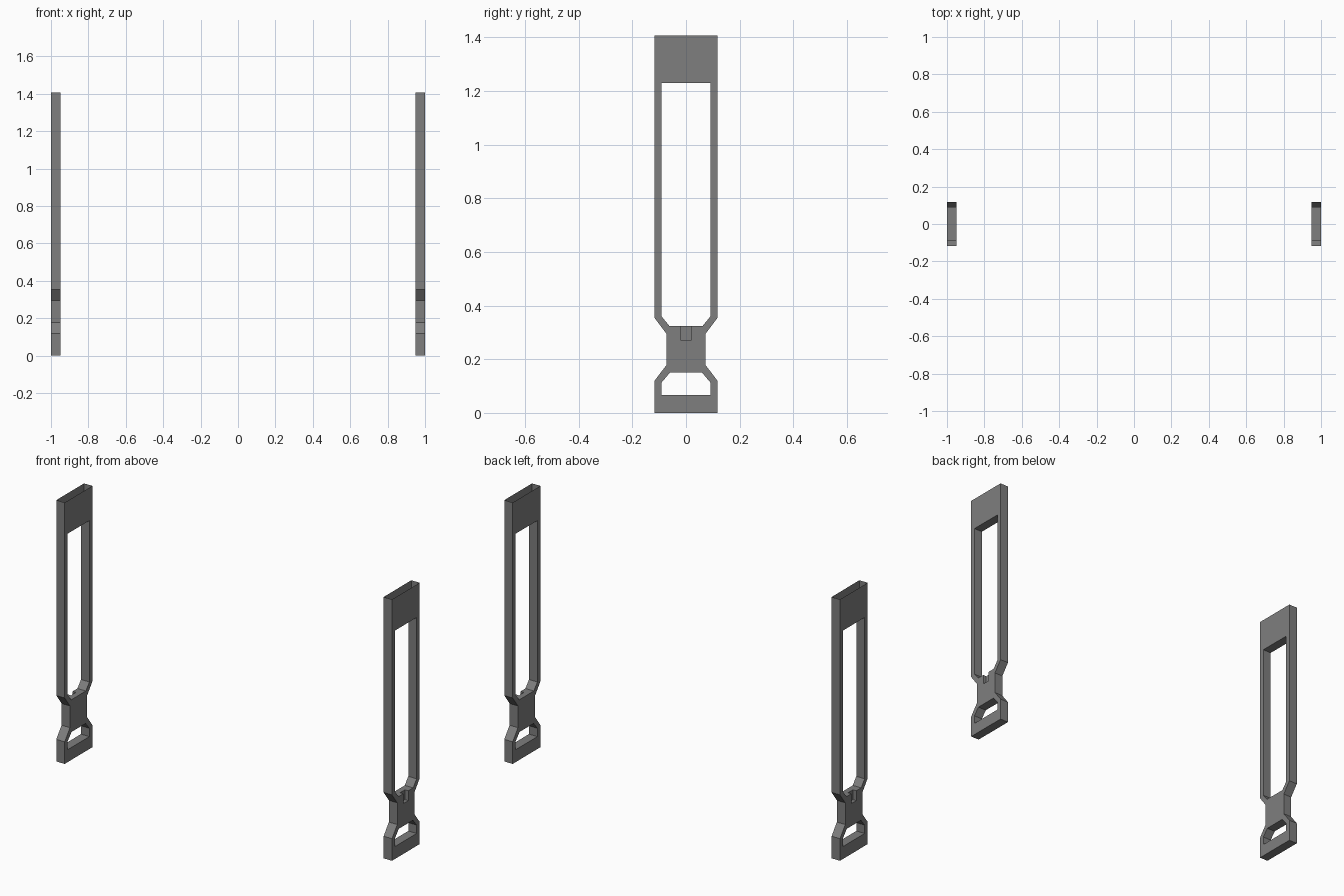
import bpy
import bmesh

cube = bpy.data.objects.get("Cube")
if cube:
    bpy.data.objects.remove(cube, do_unlink=True)

# Single grey material
grey = bpy.data.materials.new("plain_grey")
grey.use_nodes = True
colour = (0.21, 0.21, 0.21, 1)
grey.diffuse_color = colour
grey.node_tree.nodes["Principled BSDF"].inputs["Base Color"].default_value = colour

TOP = 1.407
OUTER, INNER, THICK, GROOVE = 1.0, 0.95, 0.05, 0.02

# Half profiles (y, z), mirrored across the centre line
BODY = [(0.118, 0), (0.118, 0.119), (0.073, 0.178), (0.073, 0.295),
        (0.118, 0.355), (0.118, TOP)]
LONG_WINDOW = [(0.062, 0.324), (0.092, 0.361), (0.092, 1.23)]
SMALL_WINDOW = [(0.092, 0.067), (0.092, 0.112), (0.06, 0.15)]
NOTCH = [(0.021, 0.271), (0.021, 0.4)]


def prism(name, half, x0, x1):
    """Extrude a mirrored half profile along x."""
    outline = half + [(-y, z) for y, z in reversed(half)]
    bm = bmesh.new()
    face = bm.faces.new([bm.verts.new((x0, y, z)) for y, z in outline])
    out = bmesh.ops.extrude_face_region(bm, geom=[face])
    moved = [g for g in out["geom"] if isinstance(g, bmesh.types.BMVert)]
    bmesh.ops.translate(bm, verts=moved, vec=(x1 - x0, 0, 0))
    bmesh.ops.recalc_face_normals(bm, faces=bm.faces)
    mesh = bpy.data.meshes.new(name)
    bm.to_mesh(mesh)
    bm.free()
    obj = bpy.data.objects.new(name, mesh)
    bpy.context.collection.objects.link(obj)
    return obj


def build_arm(name, side):
    arm = prism(name, BODY, side * INNER, side * OUTER)
    # Two windows through the arm, and a groove on its outer face
    cutters = [
        prism("long_window_cutter", LONG_WINDOW, side * 0.9, side * 1.1),
        prism("small_window_cutter", SMALL_WINDOW, side * 0.9, side * 1.1),
        prism("groove_cutter", NOTCH, side * (OUTER - GROOVE), side * 1.1),
    ]
    for cutter in cutters:
        cutter.hide_render = True
        mod = arm.modifiers.new("cut", "BOOLEAN")
        mod.operation = "DIFFERENCE"
        mod.solver = "EXACT"
        mod.object = cutter
    bpy.context.view_layer.update()
    graph = bpy.context.evaluated_depsgraph_get()
    mesh = bpy.data.meshes.new_from_object(arm.evaluated_get(graph))
    arm.modifiers.clear()
    arm.data = mesh
    for cutter in cutters:
        bpy.data.objects.remove(cutter, do_unlink=True)

    # The arm is a hollow shell, open at the top end
    bm = bmesh.new()
    bm.from_mesh(mesh)
    caps = [f for f in bm.faces
            if all(v.co.z > TOP - 0.001 for v in f.verts)]
    bmesh.ops.delete(bm, geom=caps, context="FACES")
    bm.to_mesh(mesh)
    bm.free()
    mesh.materials.clear()
    mesh.materials.append(grey)
    for poly in mesh.polygons:
        poly.material_index = 0


build_arm("left_arm", 1)
build_arm("right_arm", -1)
